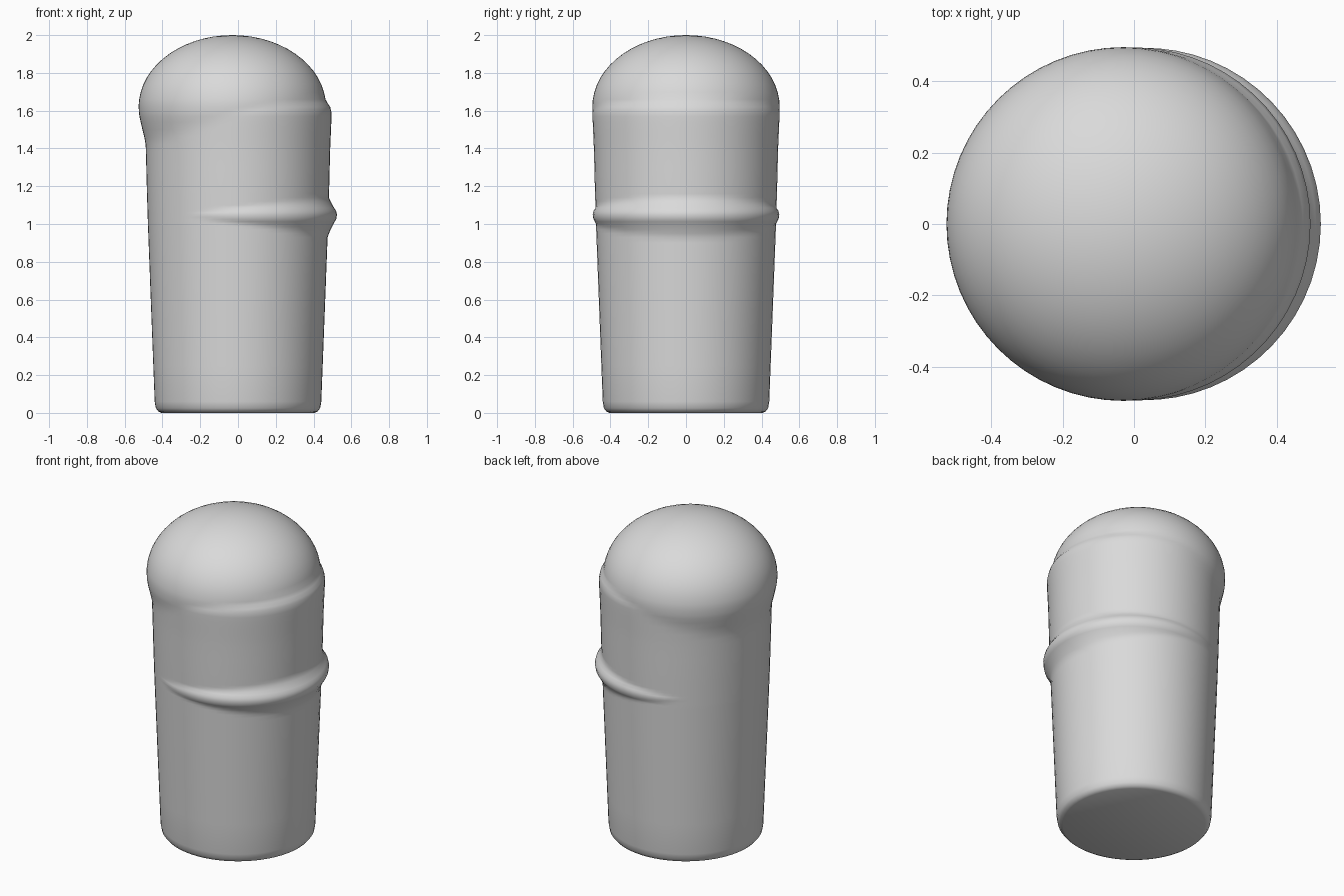
import bpy, bmesh, math

if "Cube" in bpy.data.objects:
    bpy.data.objects.remove(bpy.data.objects["Cube"])

SEG = 64
AXIS = -0.03  # centre line used for the loft

# (height, radius) profiles for the three round parts merged into one skin
BODY = [(0, .405), (.008, .422), (.025, .435), (.06, .441), (.5, .458), (1, .477),
        (1.2, .483), (1.4, .488), (1.56, .495), (1.59, .495), (1.62, .488), (1.66, .46)]
RING = [(.92, .44), (.97, .46), (1.0, .475), (1.025, .49), (1.05, .494),
        (1.07, .489), (1.1, .47), (1.16, .44)]
DOME = [(1.3, .42), (1.42, .456), (1.52, .481), (1.58, .494), (1.62, .496)]


def sample(profile, z):
    if z < profile[0][0] or z > profile[-1][0]:
        return None
    for (z0, r0), (z1, r1) in zip(profile, profile[1:]):
        if z <= z1:
            return r0 + (r1 - r0) * (z - z0) / (z1 - z0)


def dome_radius(z):
    if z > 1.62:
        return .496 * math.sqrt(max(0, 1 - ((z - 1.62) / .38) ** 2))
    return sample(DOME, z)


def reach(centre, radius, a):
    # distance from the loft axis to an offset circle
    if radius is None:
        return 0
    d = centre - AXIS
    return d * math.cos(a) + math.sqrt(radius ** 2 - (d * math.sin(a)) ** 2)


heights = [0, .008, .025, .06, .25, .5, .75, .9, .93, .95, .97, .985, 1.0, 1.012, 1.025,
           1.037, 1.05, 1.06, 1.07, 1.085, 1.1, 1.12, 1.14, 1.16, 1.2, 1.3, 1.38, 1.42,
           1.46, 1.5, 1.54, 1.57, 1.59, 1.605, 1.62, 1.64, 1.66]
heights += [1.62 + .38 * math.sin(math.radians(t)) for t in range(12, 90, 6)]

# Skin: lofted rings, each the outline of body, ring and dome together
bm = bmesh.new()
rings = []
for z in heights:
    row = []
    for i in range(SEG):
        a = 2 * math.pi * i / SEG
        r = max(reach(0, sample(BODY, z), a), reach(.03, sample(RING, z), a),
                reach(AXIS, dome_radius(z), a))
        row.append(bm.verts.new((AXIS + r * math.cos(a), r * math.sin(a), z)))
    rings.append(row)
for lo, hi in zip(rings, rings[1:]):
    for i in range(SEG):
        j = (i + 1) % SEG
        bm.faces.new((lo[i], lo[j], hi[j], hi[i]))
bm.faces.new(list(reversed(rings[0])))
tip = bm.verts.new((AXIS, 0, 2))
for i in range(SEG):
    bm.faces.new((rings[-1][i], rings[-1][(i + 1) % SEG], tip))
bmesh.ops.recalc_face_normals(bm, faces=bm.faces)

mesh = bpy.data.meshes.new("domed_body")
bm.to_mesh(mesh)
bm.free()
body = bpy.data.objects.new("domed_body", mesh)
bpy.context.collection.objects.link(body)

# Single light grey colour
grey = bpy.data.materials.new("light_grey")
grey.diffuse_color = (.7, .7, .7, 1)
grey.use_nodes = True
grey.node_tree.nodes["Principled BSDF"].inputs["Base Color"].default_value = grey.diffuse_color
mesh.materials.append(grey)

bpy.context.view_layer.objects.active = body
body.select_set(True)
bpy.ops.object.shade_smooth_by_angle(angle=math.radians(60))
